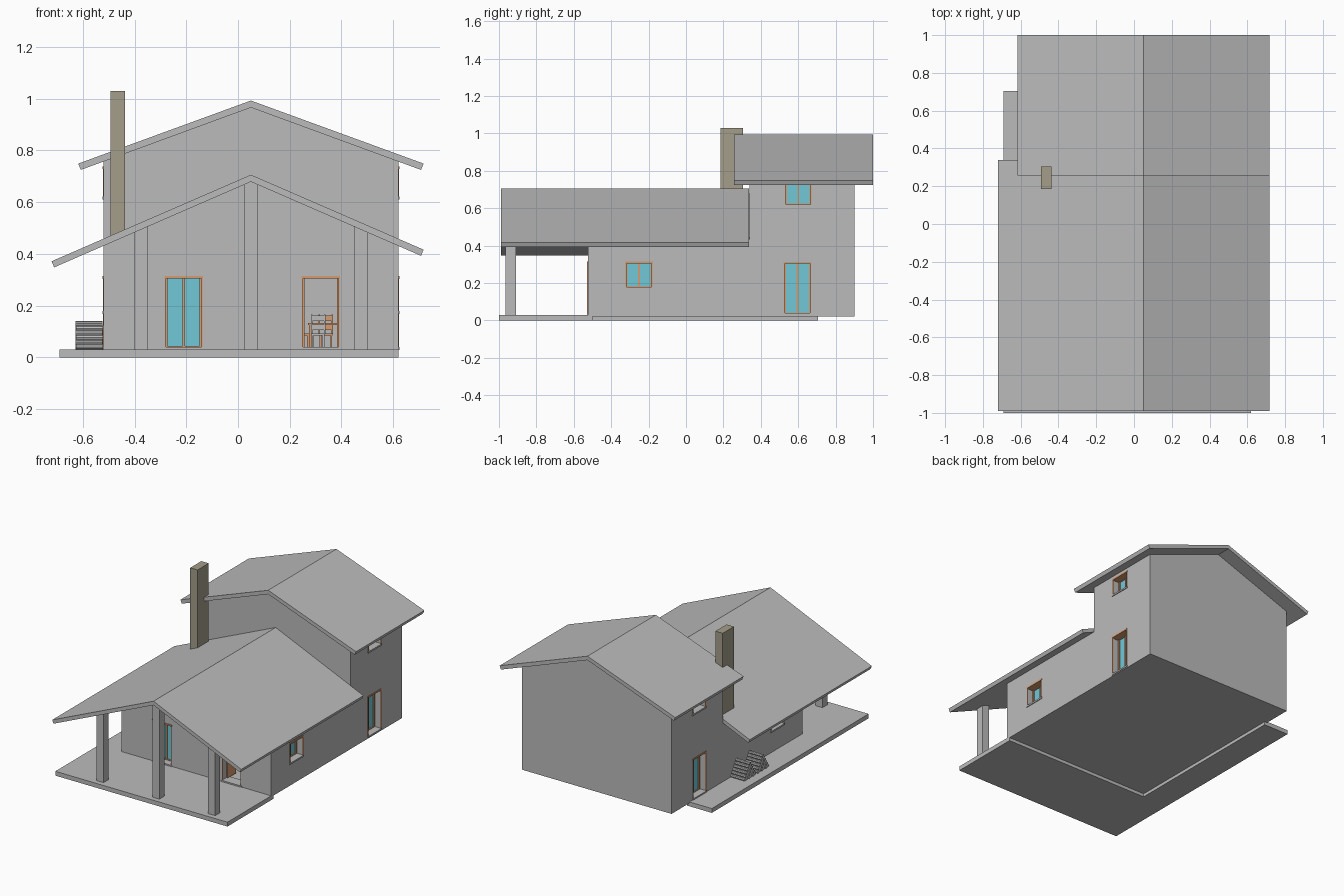
import bpy, bmesh
from mathutils import Vector

cube = bpy.data.objects.get("Cube")
if cube:
    bpy.data.objects.remove(cube, do_unlink=True)


def material(name, rgb):
    m = bpy.data.materials.new(name)
    m.use_nodes = True
    m.diffuse_color = (*rgb, 1)
    m.node_tree.nodes["Principled BSDF"].inputs["Base Color"].default_value = (*rgb, 1)
    return m


PLASTER = material("grey plaster", (0.5, 0.5, 0.5))
STONE = material("tan stone", (0.37, 0.34, 0.25))
WOOD = material("orange wood", (0.68, 0.33, 0.16))
GLASS = material("teal glass", (0.17, 0.58, 0.68))


def finish(name, bm, mat):
    bmesh.ops.recalc_face_normals(bm, faces=bm.faces)
    mesh = bpy.data.meshes.new(name)
    bm.to_mesh(mesh)
    bm.free()
    obj = bpy.data.objects.new(name, mesh)
    mesh.materials.append(mat)
    bpy.context.collection.objects.link(obj)
    return obj


def boxes(name, mat, corners):
    """One object from a list of (corner, opposite corner) pairs."""
    bm = bmesh.new()
    for a, b in corners:
        a, b = Vector(a), Vector(b)
        for v in bmesh.ops.create_cube(bm, size=1)["verts"]:
            v.co = (a + b) / 2 + v.co * (b - a)
    return finish(name, bm, mat)


def extrude(name, mat, outline, start, end, axis="y"):
    """Extrude an outline along y (x, z points) or z (x, y points)."""
    place = (lambda p, t: (p[0], t, p[1])) if axis == "y" else (lambda p, t: (p[0], p[1], t))
    bm = bmesh.new()
    face = bm.faces.new([bm.verts.new(place(p, start)) for p in outline])
    moved = bmesh.ops.extrude_face_region(bm, geom=[face])["geom"]
    for v in moved:
        if isinstance(v, bmesh.types.BMVert):
            v.co["xyz".index(axis)] = end
    return finish(name, bm, mat)


def cut(target, cutter):
    mod = target.modifiers.new("cut", "BOOLEAN")
    mod.operation, mod.solver, mod.object = "DIFFERENCE", "EXACT", cutter
    bpy.context.view_layer.objects.active = target
    bpy.ops.object.modifier_apply(modifier=mod.name)
    bpy.data.objects.remove(cutter, do_unlink=True)


# Main dimensions
LEFT, RIGHT, RIDGE = -0.52, 0.62, 0.05
FRONT, MIDDLE, BACK = -0.525, 0.34, 0.90
FLOOR, BASE, WALL = 0.03, 0.022, 0.07
HALF = RIGHT - RIDGE


def gable(ridge, slope, inset=0.0, bottom=BASE):
    w = HALF - inset
    eave = ridge - slope * w
    return [(RIDGE - w, bottom), (RIDGE + w, bottom), (RIDGE + w, eave),
            (RIDGE, ridge), (RIDGE - w, eave)]


# Ground slab wraps the front and one side
extrude("porch_slab", PLASTER, [(-0.69, -1), (RIGHT, -1), (RIGHT, -0.5), (-0.5, -0.5),
                                (-0.5, 0.705), (-0.69, 0.705)], 0, FLOOR, "z")

# Hollow walls of the low front wing and the tall back wing
LOW, LOW_SLOPE, HIGH, HIGH_SLOPE = 0.679, 0.434, 0.966, 0.365
low_walls = extrude("front_wing_walls", PLASTER, gable(LOW, LOW_SLOPE), FRONT, MIDDLE)
cut(low_walls, extrude("cutter", PLASTER, gable(LOW - 0.02, LOW_SLOPE, WALL, FLOOR),
                       FRONT + WALL, MIDDLE + 0.1))
high_walls = extrude("back_wing_walls", PLASTER, gable(HIGH, HIGH_SLOPE), MIDDLE, BACK)
cut(high_walls, extrude("cutter", PLASTER, gable(HIGH - 0.02, HIGH_SLOPE, WALL, FLOOR),
                        MIDDLE + WALL, BACK - WALL))
boxes("upper_floors", PLASTER, [
    ((LEFT + 0.06, FRONT + 0.06, 0.42), (RIGHT - 0.06, MIDDLE + 0.01, 0.45)),
    ((LEFT + 0.06, MIDDLE + 0.06, 0.435), (RIGHT - 0.06, BACK - 0.06, 0.465))])


# Roofs with square-cut eaves
def roof(name, top, under, left, right, slope, start, end):
    drop, nip = 0.026, 0.01

    def eave(x, s):
        z = top - slope * abs(x - RIDGE)
        return [(x, z), (x - s * nip, z - drop + slope * nip - 0.002)]
    r, l = eave(right, 1), eave(left, -1)
    extrude(name, PLASTER, [(RIDGE, top), *r, (RIDGE, under), *reversed(l)], start, end)


roof("front_roof", 0.706, LOW, -0.721, 0.718, LOW_SLOPE, -0.99, MIDDLE - 0.002)
roof("back_roof", 0.993, HIGH, -0.618, 0.718, HIGH_SLOPE, 0.257, 1.0)

# Porch posts
boxes("porch_posts", PLASTER, [
    ((x - 0.027, -0.965, FLOOR), (x + 0.027, -0.91, LOW + 0.012 - LOW_SLOPE * abs(x - RIDGE)))
    for x in (-0.375, 0.05, 0.475)])

# Chimney
boxes("chimney", STONE, [((-0.493, 0.184, FLOOR), (-0.437, 0.305, 1.03))])

# Doors and windows: u runs along the wall, d is the depth into it
SIDES = {"front": lambda u, d, z: (u, FRONT + d, z),
         "left": lambda u, d, z: (RIGHT - d, u, z),
         "right": lambda u, d, z: (LEFT + d, u, z)}


def opening(name, walls, side, u0, u1, z0, z1, glazed=True):
    to = SIDES[side]

    def part(label, mat, items):
        fixed = []
        for a, b in items:
            a, b = to(*a), to(*b)
            fixed.append((list(map(min, a, b)), list(map(max, a, b))))
        return boxes(f"{name}_{label}", mat, fixed)
    cut(walls, part("cutter", PLASTER, [((u0, -0.1, z0), (u1, WALL + 0.05, z1))]))
    part("sill", PLASTER, [((u0 - 0.005, -0.005, z0 - 0.01), (u1 + 0.005, WALL, z0 + 0.001))])
    f, near, far, mid = 0.01, 0.045, 0.068, (u0 + u1) / 2
    frame = [((u0, near, z0), (u0 + f, far, z1)), ((u1 - f, near, z0), (u1, far, z1)),
             ((u0 - 0.003, -0.004, z1 - 0.007), (u1 + 0.003, far, z1 + 0.003)),
             ((u0, -0.003, z0), (u0 + 0.004, 0.004, z1)),
             ((u1 - 0.004, -0.003, z0), (u1, 0.004, z1))]
    if glazed:
        frame += [((mid - 0.005, near, z0), (mid + 0.005, far, z1)),
                  ((u0, near, z0), (u1, far, z0 + 0.005))]
        part("glass", GLASS, [((u0 + f, 0.053, z0 + 0.005), (u1 - f, 0.06, z1 - 0.007))])
    else:
        # Two leaves swung inward
        for a in (u0 + 0.002, u1 - 0.01):
            frame.append(((a, far, z0), (a + 0.008, far + 0.065, z1 - 0.01)))
    part("frame", WOOD, frame)


opening("front_door", low_walls, "front", -0.282, -0.138, 0.038, 0.312)
opening("open_door", low_walls, "front", 0.248, 0.392, 0.038, 0.312, glazed=False)
for side in ("left", "right"):
    opening(f"{side}_low_window", low_walls, side, -0.323, -0.18, 0.178, 0.312)
    opening(f"{side}_door", high_walls, side, 0.525, 0.668, 0.038, 0.31)
    opening(f"{side}_high_window", high_walls, side, 0.53, 0.67, 0.62, 0.735)


# Dining table and chairs inside
def legs(x, y, w, d, top, t=0.007):
    return [((x + i * w - t / 2, y + j * d - t / 2, FLOOR), (x + i * w + t / 2, y + j * d + t / 2, top))
            for i in (-1, 1) for j in (-1, 1)]


TX, TY = 0.34, -0.1
boxes("dining_table", WOOD, legs(TX, TY, 0.06, 0.1, 0.125, 0.01)
      + [((TX - 0.07, TY - 0.11, 0.125), (TX + 0.07, TY + 0.11, 0.133))])
for i, (x, y, dx, dy) in enumerate([(TX - 0.03, TY - 0.14, 0, -1), (TX, TY + 0.14, 0, 1),
                                    (TX + 0.09, TY - 0.04, 1, 0), (TX - 0.09, TY + 0.05, -1, 0)]):
    h = 0.025
    cx, cy = x + dx * h, y + dy * h
    wx, wy = (h, 0.003) if dy else (0.003, h)
    boxes(f"chair_{i + 1}", WOOD if i else PLASTER, legs(x, y, h - 0.004, h - 0.004, 0.085)
          + [((x - h, y - h, 0.085), (x + h, y + h, 0.092))]
          + [((cx - wx, cy - wy, z), (cx + wx, cy + wy, z + 0.022)) for z in (0.105, 0.14)]
          + [((cx + s * wx - 0.003, cy + s * wy - 0.003, 0.09),
              (cx + s * wx + 0.003, cy + s * wy + 0.003, 0.165)) for s in (-1, 1)])

# Two stacks of logs against the side wall
RAD, ROWS = 0.0105, 6
for n, centre in enumerate((0.06, 0.2)):
    bm = bmesh.new()
    for row in range(ROWS):
        for k in range(ROWS - row):
            y = centre + (k - (ROWS - row - 1) / 2) * RAD * 2.1
            z = FLOOR + RAD + row * RAD * 1.7
            log = bmesh.ops.create_cone(bm, cap_ends=True, segments=8, radius1=RAD,
                                        radius2=RAD, depth=0.105)["verts"]
            shift = 0.003 * ((k + row) % 2)
            for v in log:
                v.co = Vector((-0.574 - shift + v.co.z, y + v.co.y, z + v.co.x))
    finish(f"log_stack_{n + 1}", bm, PLASTER)
